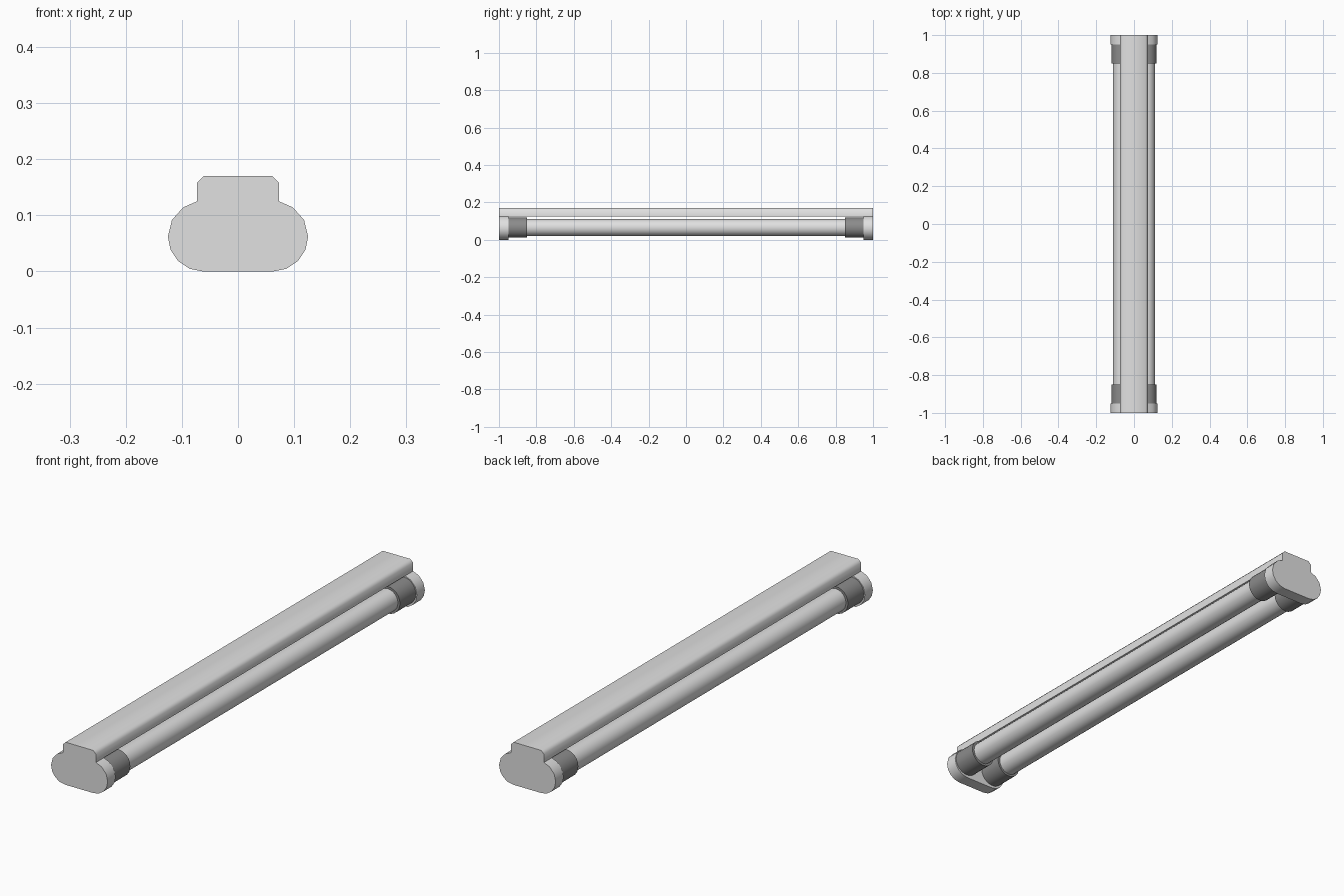
import bpy, bmesh, math

if "Cube" in bpy.data.objects:
    bpy.data.objects.remove(bpy.data.objects["Cube"])

HALF, CAP_Y = 1.0, 0.95
TUBE_X, TUBE_Z = 0.066, 0.065


def material(name, v):
    m = bpy.data.materials.new(name)
    m.diffuse_color = (v, v, v, 1)
    m.use_nodes = True
    m.node_tree.nodes["Principled BSDF"].inputs["Base Color"].default_value = m.diffuse_color
    return m


light = material("light grey", 0.75)
dark = material("dark grey", 0.26)


def smooth(ob, degrees):
    bpy.ops.object.select_all(action='DESELECT')
    ob.select_set(True)
    bpy.context.view_layer.objects.active = ob
    bpy.ops.object.shade_smooth_by_angle(angle=math.radians(degrees))


def cylinder_y(name, x, y0, y1, r, mat):
    bpy.ops.mesh.primitive_cylinder_add(
        vertices=24, radius=r, depth=y1 - y0,
        location=(x, (y0 + y1) / 2, TUBE_Z), rotation=(math.pi / 2, 0, 0))
    ob = bpy.context.object
    ob.name = name
    ob.data.materials.append(mat)
    smooth(ob, 40)


# Fixture body: chamfered channel joined to a rounded cap at each end
channel = [(-.073, .125), (-.073, .158), (-.061, .17),
           (.061, .17), (.073, .158), (.073, .125)]
arc = [(.0625 + .0625 * math.cos(math.radians(a)),
        .0625 + .0625 * math.sin(math.radians(a)))
       for a in (56, 28, 0, -22.5, -45, -67.5, -90)]
profile = channel + arc + [(-x, z) for x, z in reversed(arc)]
n, top = len(profile), len(channel)

bm = bmesh.new()
rings = [[bm.verts.new((x, y, z)) for x, z in profile]
         for y in (-HALF, -CAP_Y, CAP_Y, HALF)]
for span in range(3):
    a, b = rings[span], rings[span + 1]
    for i in range(n):
        if span != 1 or i < top - 1:
            j = (i + 1) % n
            bm.faces.new((a[i], a[j], b[j], b[i]))
bm.faces.new(rings[0])
bm.faces.new(rings[3])
for ring in rings[1:3]:                       # inner faces of the caps
    bm.faces.new([ring[0]] + ring[top - 1:])
bm.faces.new((rings[1][0], rings[1][top - 1],  # channel underside
              rings[2][top - 1], rings[2][0]))
bmesh.ops.recalc_face_normals(bm, faces=bm.faces)
mesh = bpy.data.meshes.new("fixture_body")
bm.to_mesh(mesh)
bm.free()
body = bpy.data.objects.new("fixture_body", mesh)
bpy.context.collection.objects.link(body)
mesh.materials.append(light)
smooth(body, 50)

# Two tubes, each held by a dark socket at both ends
for side, s in (("left", -1), ("right", 1)):
    cylinder_y(f"{side}_tube", s * TUBE_X, -.87, .87, .045, light)
    cylinder_y(f"{side}_front_socket", s * TUBE_X, -.96, -.85, .054, dark)
    cylinder_y(f"{side}_back_socket", s * TUBE_X, .85, .96, .054, dark)
